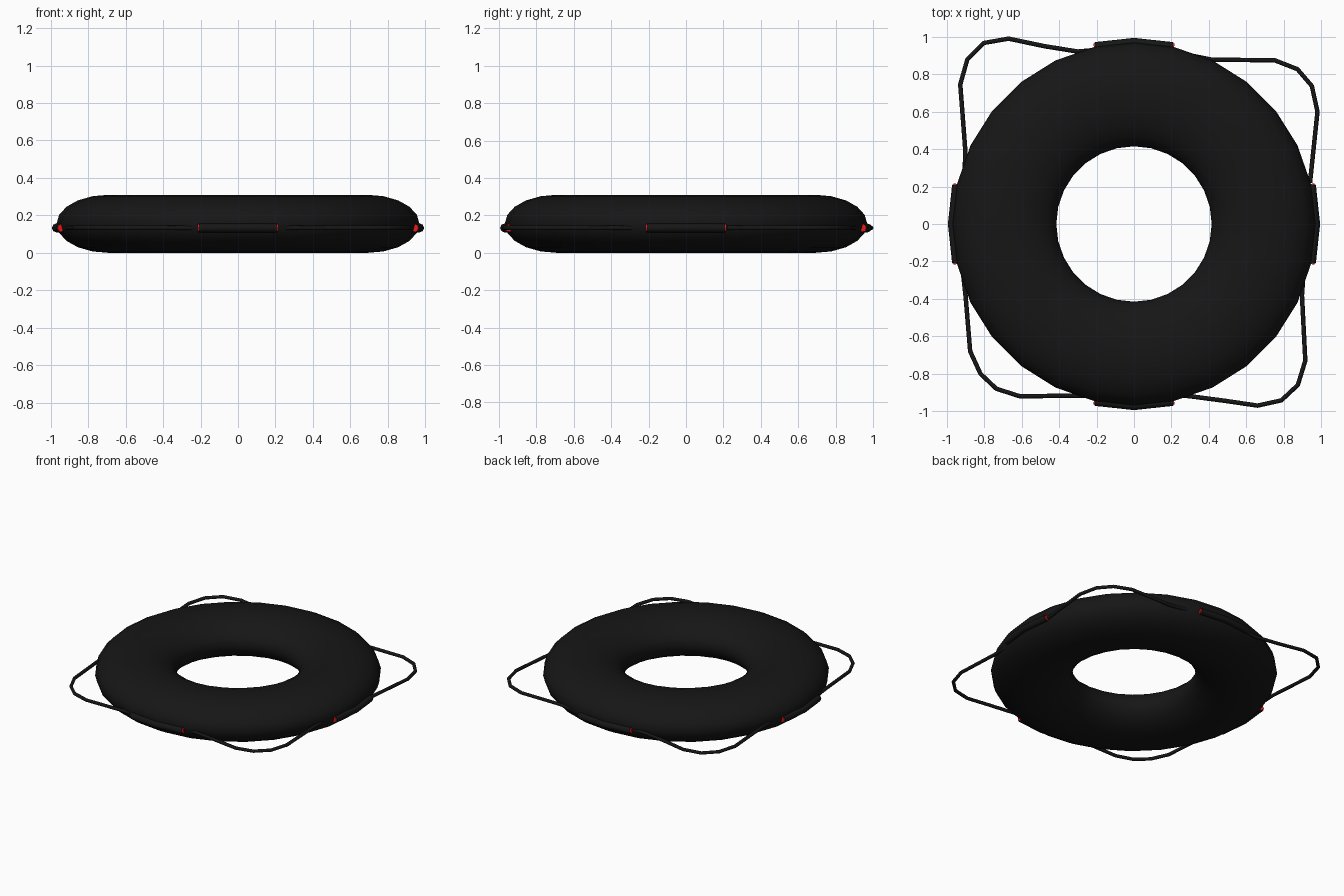
import bpy
from math import sin, cos, pi

if "Cube" in bpy.data.objects:
    bpy.data.objects.remove(bpy.data.objects["Cube"])

SEG, ROPE_Z = 28, 0.133
STEP = 2 * pi / SEG


def material(name, color):
    m = bpy.data.materials.new(name)
    m.diffuse_color = color
    m.use_nodes = True
    m.node_tree.nodes["Principled BSDF"].inputs["Base Color"].default_value = m.diffuse_color
    return m


black = material("black_rubber", (0.008, 0.008, 0.008, 1))
red = material("red_plastic", (0.8, 0.01, 0.01, 1))


def finish(ob, mat):
    ob.data.materials.clear()
    ob.data.materials.append(mat)
    bpy.ops.object.select_all(action='DESELECT')
    ob.select_set(True)
    bpy.context.view_layer.objects.active = ob
    if ob.type == 'CURVE':
        bpy.ops.object.convert(target='MESH')
    bpy.ops.object.shade_smooth_by_angle(angle=0.9)


def tube(name, points, radius, mat):
    cu = bpy.data.curves.new(name, 'CURVE')
    cu.dimensions = '3D'
    cu.bevel_depth = radius
    cu.bevel_resolution = 2
    cu.use_fill_caps = True
    sp = cu.splines.new('POLY')
    sp.points.add(len(points) - 1)
    for p, (x, y) in zip(sp.points, points):
        p.co = (x, y, ROPE_Z, 1)
    ob = bpy.data.objects.new(name, cu)
    bpy.context.collection.objects.link(ob)
    finish(ob, mat)


# Float ring: oval cross-section swept round z
R, RX, RZ, SIDES = 0.692, 0.277, 0.155, 20
verts, faces = [], []
for i in range(SEG):
    for j in range(SIDES):
        a, b = i * STEP, 2 * pi * j / SIDES
        r = R + RX * cos(b)
        verts.append((r * cos(a), r * sin(a), RZ + RZ * sin(b)))
        i2, j2 = (i + 1) % SEG, (j + 1) % SIDES
        faces.append((i * SIDES + j, i2 * SIDES + j, i2 * SIDES + j2, i * SIDES + j2))
me = bpy.data.meshes.new("float_ring")
me.from_pydata(verts, [], faces)
ring = bpy.data.objects.new("float_ring", me)
bpy.context.collection.objects.link(ring)
finish(ring, black)

# Rope sleeves on four sides, with red end plugs
for k in range(4):
    mid = k * pi / 2
    pts = [(0.97 * cos(mid + s * STEP), 0.97 * sin(mid + s * STEP)) for s in (-0.96, 0, 0.96)]
    tube(f"rope_sleeve_{k}", pts, 0.024, black)
    for s in (-1, 1):
        ends = [(0.968 * cos(mid + s * t * STEP), 0.968 * sin(mid + s * t * STEP)) for t in (0.95, 0.99)]
        tube(f"sleeve_plug_{k}_{s}", ends, 0.02, red)

# Slack grab ropes bulging out between the sleeves
loops = [
    [(0.2, 0.92), (0.42, 0.877), (0.75, 0.875), (0.873, 0.827), (0.95, 0.737), (0.98, 0.6), (0.94, 0.22)],
    [(-0.91, 0.2), (-0.9, 0.38), (-0.928, 0.745), (-0.89, 0.88), (-0.802, 0.967), (-0.67, 0.99),
     (-0.48, 0.95), (-0.3, 0.921), (-0.2, 0.93)],
    [(-0.92, -0.2), (-0.9, -0.38), (-0.875, -0.68), (-0.82, -0.8), (-0.735, -0.88), (-0.61, -0.92),
     (-0.3, -0.917), (-0.2, -0.92)],
    [(0.2, -0.91), (0.3, -0.92), (0.49, -0.945), (0.66, -0.97), (0.787, -0.942), (0.875, -0.86),
     (0.915, -0.73), (0.897, -0.38), (0.91, -0.2)],
]
for k, pts in enumerate(loops):
    tube(f"grab_rope_{k}", pts, 0.012, black)
